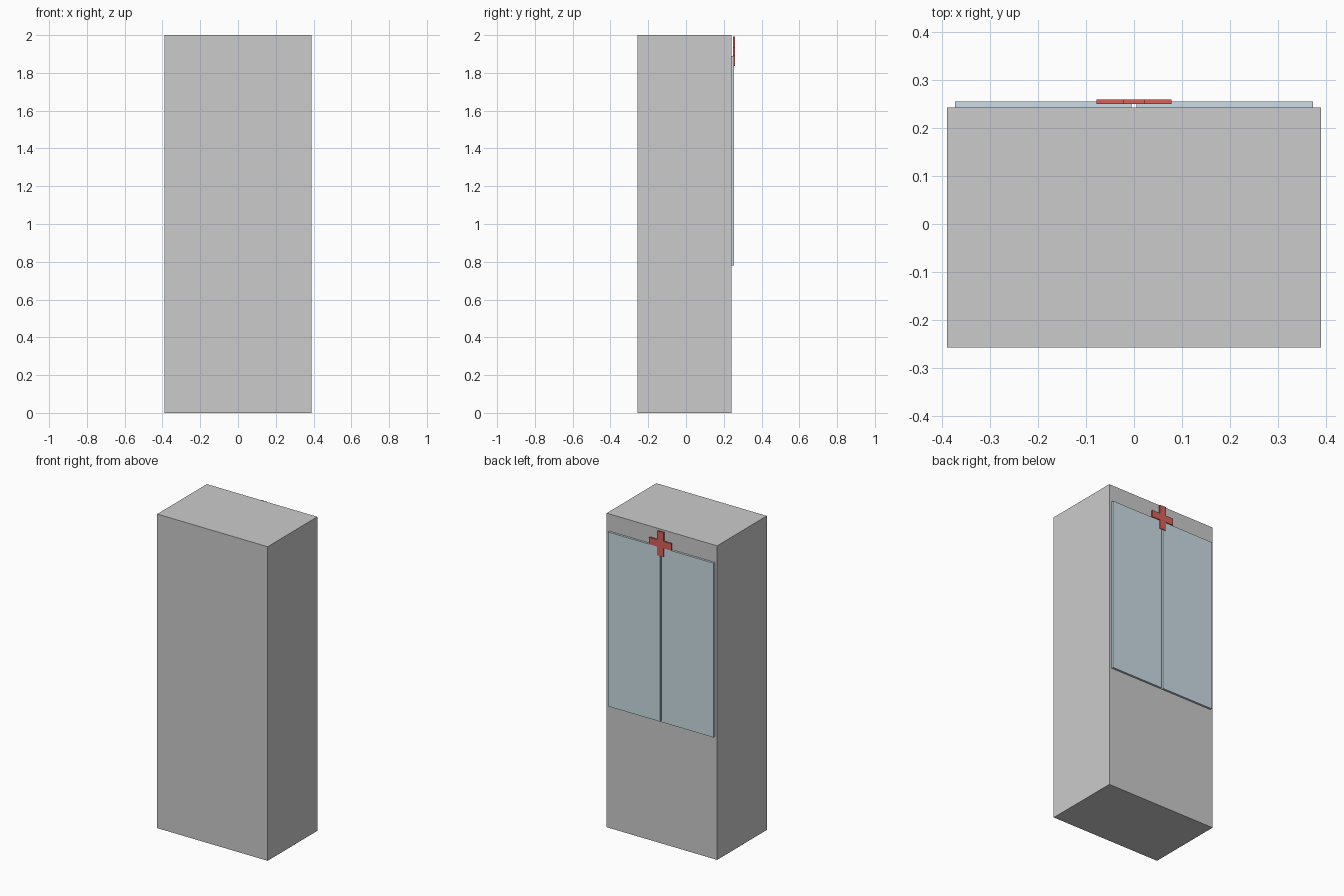
import bpy, bmesh

if "Cube" in bpy.data.objects:
    bpy.data.objects.remove(bpy.data.objects["Cube"])


def material(name, color):
    m = bpy.data.materials.new(name)
    m.diffuse_color = color
    m.use_nodes = True
    m.node_tree.nodes["Principled BSDF"].inputs["Base Color"].default_value = m.diffuse_color
    return m


def add_object(name, bm, mat=None):
    bmesh.ops.recalc_face_normals(bm, faces=bm.faces)
    mesh = bpy.data.meshes.new(name)
    bm.to_mesh(mesh)
    bm.free()
    obj = bpy.data.objects.new(name, mesh)
    bpy.context.collection.objects.link(obj)
    if mat:
        mesh.materials.append(mat)
    return obj


def prism(name, outline, y0, y1, mat=None):
    """Extrude an x-z outline from y0 to y1."""
    bm = bmesh.new()
    face = bm.faces.new([bm.verts.new((x, y0, z)) for x, z in outline])
    ext = bmesh.ops.extrude_face_region(bm, geom=[face])
    verts = [v for v in ext["geom"] if isinstance(v, bmesh.types.BMVert)]
    bmesh.ops.translate(bm, verts=verts, vec=(0, y1 - y0, 0))
    return add_object(name, bm, mat)


def panel(name, x0, x1, z0, z1, y0, y1, mat=None):
    return prism(name, [(x0, z0), (x1, z0), (x1, z1), (x0, z1)], y0, y1, mat)


glass = material("pale_glass", (0.6, 0.72, 0.78, 1))
red = material("red", (0.7, 0.12, 0.1, 1))

# Cabinet body
panel("cabinet_body", -0.389, 0.389, 0, 2, -0.257, 0.242)

# Pair of glass doors
for side, s in (("left", -1), ("right", 1)):
    x0, x1 = sorted((s * 0.005, s * 0.372))
    panel(side + "_glass_door", x0, x1, 0.78, 1.89, 0.242, 0.255, glass)

# Red cross emblem above the doors
a, b, zc = 0.022, 0.078, 1.914
cross = [(-a, -b), (a, -b), (a, -a), (b, -a), (b, a), (a, a),
         (a, b), (-a, b), (-a, a), (-b, a), (-b, -a), (-a, -a)]
prism("first_aid_cross", [(x, z + zc) for x, z in cross], 0.250, 0.259, red)
